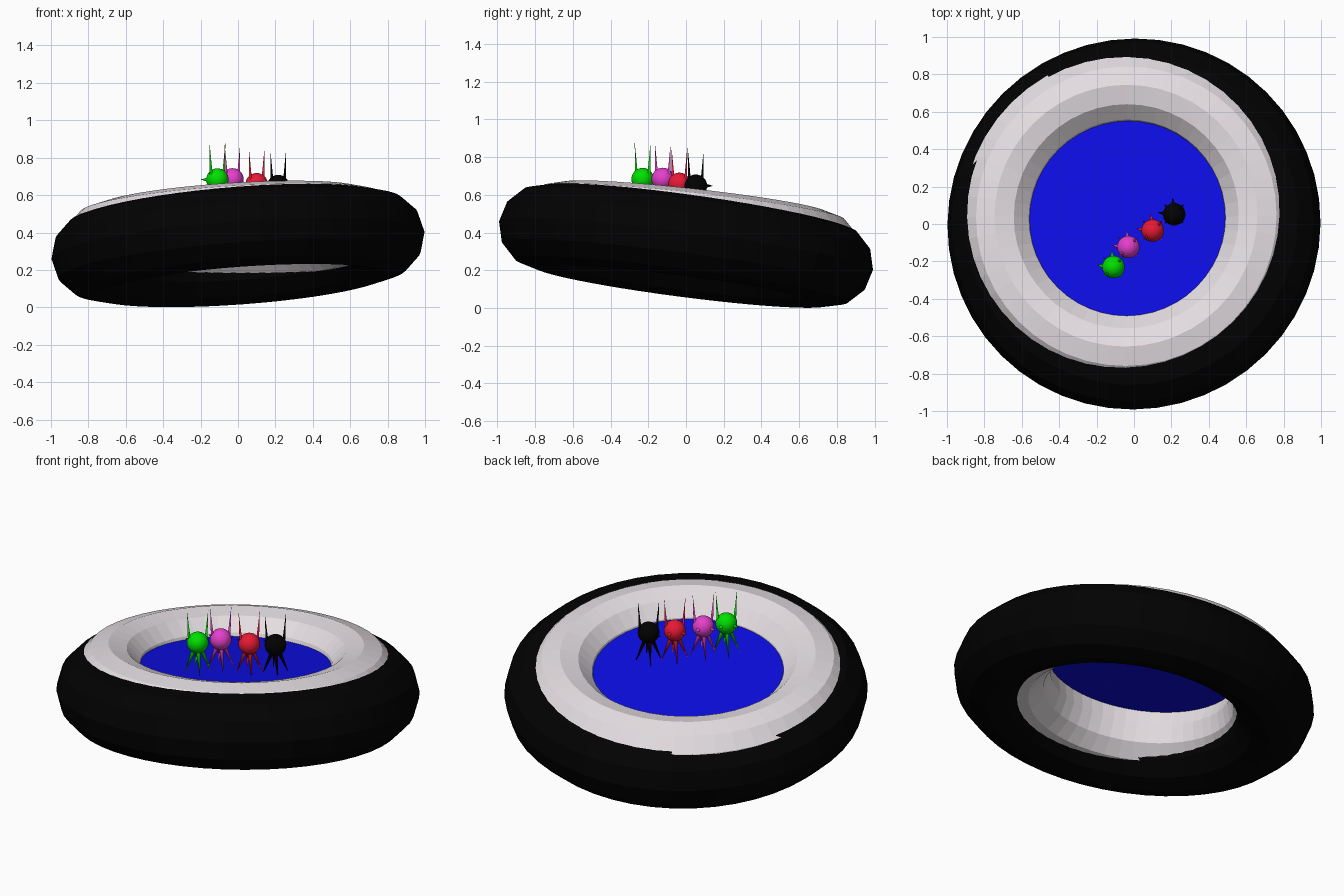
import bpy
from mathutils import Vector

if "Cube" in bpy.data.objects:
    bpy.data.objects.remove(bpy.data.objects["Cube"])


def material(name, rgb):
    m = bpy.data.materials.new(name)
    m.diffuse_color = (*rgb, 1)
    m.use_nodes = True
    m.node_tree.nodes["Principled BSDF"].inputs["Base Color"].default_value = m.diffuse_color
    return m


BLACK = material("black", (0.0005, 0.0005, 0.0005))
CREAM = material("pale_grey", (0.78, 0.73, 0.76))
BLUE = material("blue", (0.004, 0.004, 0.80))
GREEN = material("green", (0.0, 0.75, 0.0))
PINK = material("pink", (0.78, 0.05, 0.60))
RED = material("red", (0.80, 0.01, 0.035))
UP = Vector((0, 0, 1))


def finish(name, mat, normal=None):
    ob = bpy.context.object
    ob.name = name
    ob.data.materials.append(mat)
    if normal is not None:
        ob.rotation_mode = 'QUATERNION'
        ob.rotation_quaternion = UP.rotation_difference(Vector(normal).normalized())
    return ob


def ring(name, mat, centre, normal, major, minor):
    bpy.ops.mesh.primitive_torus_add(location=centre, major_radius=major, minor_radius=minor,
                                     major_segments=48, minor_segments=12)
    return finish(name, mat, normal)


def spike(name, mat, base, tip, radius):
    base, tip = Vector(base), Vector(tip)
    d = tip - base
    bpy.ops.mesh.primitive_cone_add(vertices=16, radius1=radius, radius2=0, depth=d.length,
                                    location=(base + tip) / 2)
    finish(name, mat, d)
    bpy.ops.object.shade_smooth_by_angle()


# tilted floating ring, pale inner ring and water disc
ring("outer_ring", BLACK, (0, 0, 0.331), (-0.073, 0.13, 1), 0.783, 0.217)
ring("inner_ring", CREAM, (-0.03, 0.022, 0.386), (-0.065, 0.112, 1), 0.704, 0.2025)
bpy.ops.mesh.primitive_circle_add(vertices=48, radius=0.543, fill_type='NGON',
                                  location=(-0.038, 0.035, 0.472))
finish("water", BLUE, (-0.068, 0.125, 1))


# little creatures: round head, two antennae, two pointed eyes, four legs
def creature(name, mat, centre):
    c = Vector(centre)
    bpy.ops.mesh.primitive_uv_sphere_add(segments=32, ring_count=16, radius=0.06, location=c)
    finish(name + "_head", mat)
    bpy.ops.object.shade_smooth_by_angle()
    for s, side in ((-1, "left"), (1, "right")):
        spike(f"{name}_{side}_antenna", mat, c + Vector((s * 0.033, s * 0.033, 0.02)),
              c + Vector((s * 0.042, s * 0.042, 0.195)), 0.008)
    for d, side in (((-1, 0.1, 0), "left"), ((-0.1, 1, 0), "right")):
        d = Vector(d)
        spike(f"{name}_{side}_eye", mat, c + d * 0.045, c + d * 0.09, 0.014)
    for i, (sx, sy) in enumerate(((1, 1), (-1, 1), (-1, -1), (1, -1))):
        spike(f"{name}_leg_{i + 1}", mat, c + Vector((sx * 0.012, sy * 0.012, -0.035)),
              c + Vector((sx * 0.055, sy * 0.055, -0.185)), 0.013)


creature("green_creature", GREEN, (-0.11, -0.23, 0.683))
creature("pink_creature", PINK, (-0.03, -0.123, 0.684))
creature("red_creature", RED, (0.1, -0.035, 0.658))
creature("black_creature", BLACK, (0.215, 0.052, 0.648))
